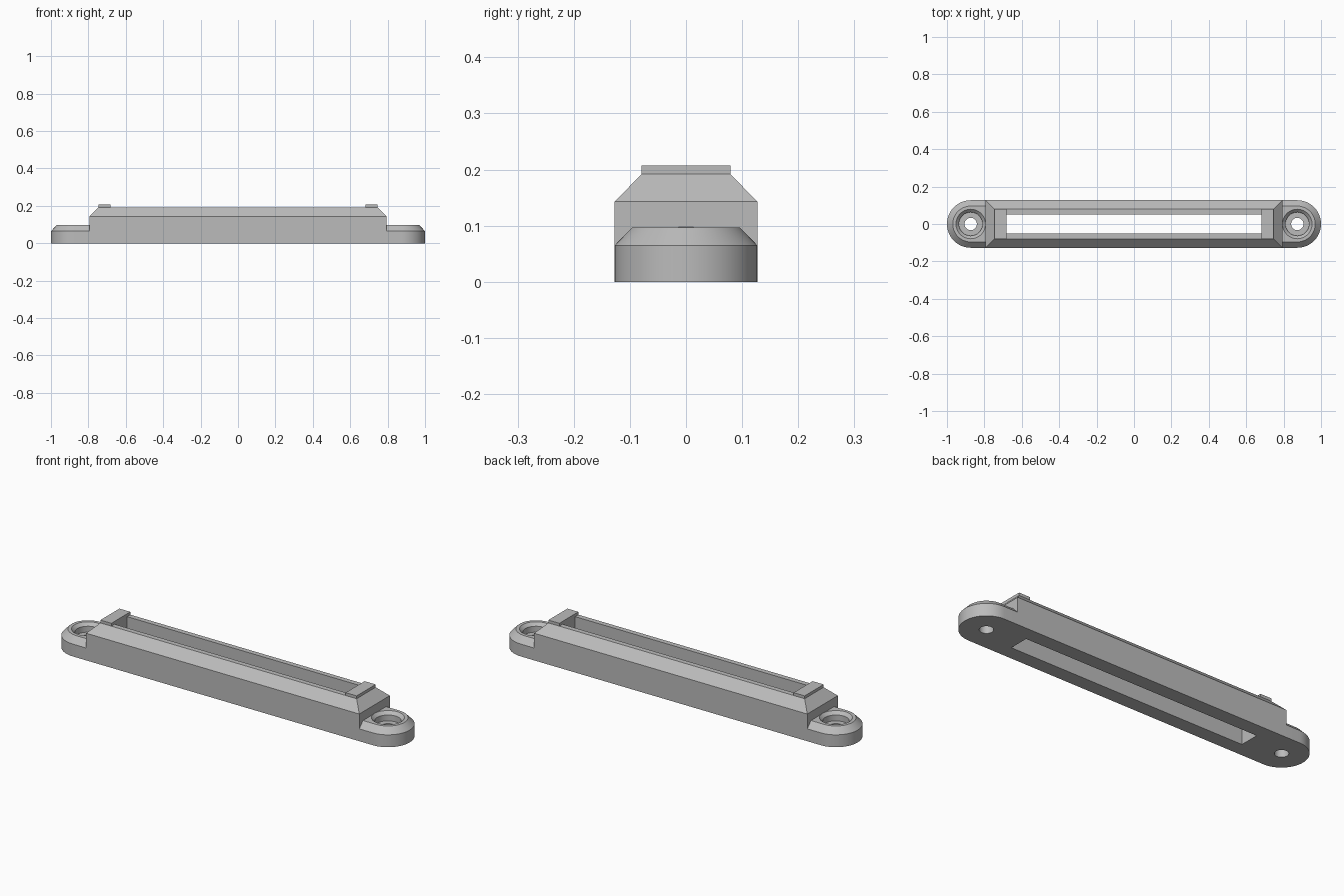
import bpy, bmesh, math

if "Cube" in bpy.data.objects:
    bpy.data.objects.remove(bpy.data.objects["Cube"])

grey = bpy.data.materials.new("plain grey")
grey.use_nodes = True
colour = (0.5, 0.5, 0.5, 1)
grey.diffuse_color = colour
grey.node_tree.nodes["Principled BSDF"].inputs["Base Color"].default_value = colour

HALF_WIDTH = 0.127
BOLT_X = 1 - HALF_WIDTH


def rectangle(half_x, half_y):
    return [(-half_x, -half_y), (half_x, -half_y), (half_x, half_y), (-half_x, half_y)]


def circle(radius, steps=48):
    return [(radius * math.cos(math.tau * i / steps), radius * math.sin(math.tau * i / steps))
            for i in range(steps)]


def stadium(radius, steps=32):
    points = []
    for side in (1, -1):
        for i in range(steps + 1):
            a = math.pi * (i / steps - 0.5)
            points.append((side * (BOLT_X + radius * math.cos(a)), side * radius * math.sin(a)))
    return points


def loft(name, layers, x=0):
    """Closed solid through (outline, height) layers, bottom to top."""
    bm = bmesh.new()
    rings = [[bm.verts.new((px + x, py, z)) for px, py in outline] for outline, z in layers]
    n = len(rings[0])
    bm.faces.new(rings[0][::-1])
    bm.faces.new(rings[-1])
    for low, high in zip(rings, rings[1:]):
        for i in range(n):
            j = (i + 1) % n
            bm.faces.new((low[i], low[j], high[j], high[i]))
    mesh = bpy.data.meshes.new(name)
    bm.to_mesh(mesh)
    bm.free()
    mesh.materials.append(grey)
    obj = bpy.data.objects.new(name, mesh)
    bpy.context.collection.objects.link(obj)
    return obj


def combine(target, other, operation):
    mod = target.modifiers.new(operation.lower(), "BOOLEAN")
    mod.operation = operation
    mod.solver = "EXACT"
    mod.object = other
    bpy.context.view_layer.objects.active = target
    bpy.ops.object.modifier_apply(modifier=mod.name)
    bpy.data.objects.remove(other)


# Rounded base with bevelled ends
body = loft("housing", [(stadium(HALF_WIDTH), 0), (stadium(HALF_WIDTH), 0.065),
                        (stadium(0.096), 0.097)])

# Raised middle with sloping edges
middle = loft("raised_middle", [(rectangle(0.795, HALF_WIDTH), 0),
                                (rectangle(0.795, HALF_WIDTH), 0.143),
                                (rectangle(0.746, 0.079), 0.192)])
combine(body, middle, "UNION")

# Long open slot
slot = rectangle(0.682, 0.052)
combine(body, loft("slot_cutter", [(slot, -0.1), (slot, 0.4)]), "DIFFERENCE")

# Stepped screw holes
for side in (-1, 1):
    hole = loft("screw_hole_cutter", [
        (circle(0.033), -0.1), (circle(0.033), 0.05), (circle(0.063), 0.05),
        (circle(0.063), 0.081), (circle(0.08), 0.098)], side * BOLT_X)
    combine(body, hole, "DIFFERENCE")

# End tabs on top
parts = [body]
for side, label in ((-1, "right"), (1, "left")):
    tab = rectangle(0.032, 0.079)
    parts.append(loft(label + "_tab", [(tab, 0.192), (tab, 0.207)], side * 0.714))

for obj in parts:
    bpy.ops.object.select_all(action="DESELECT")
    obj.select_set(True)
    bpy.context.view_layer.objects.active = obj
    bpy.ops.object.shade_smooth_by_angle(angle=math.radians(25))
